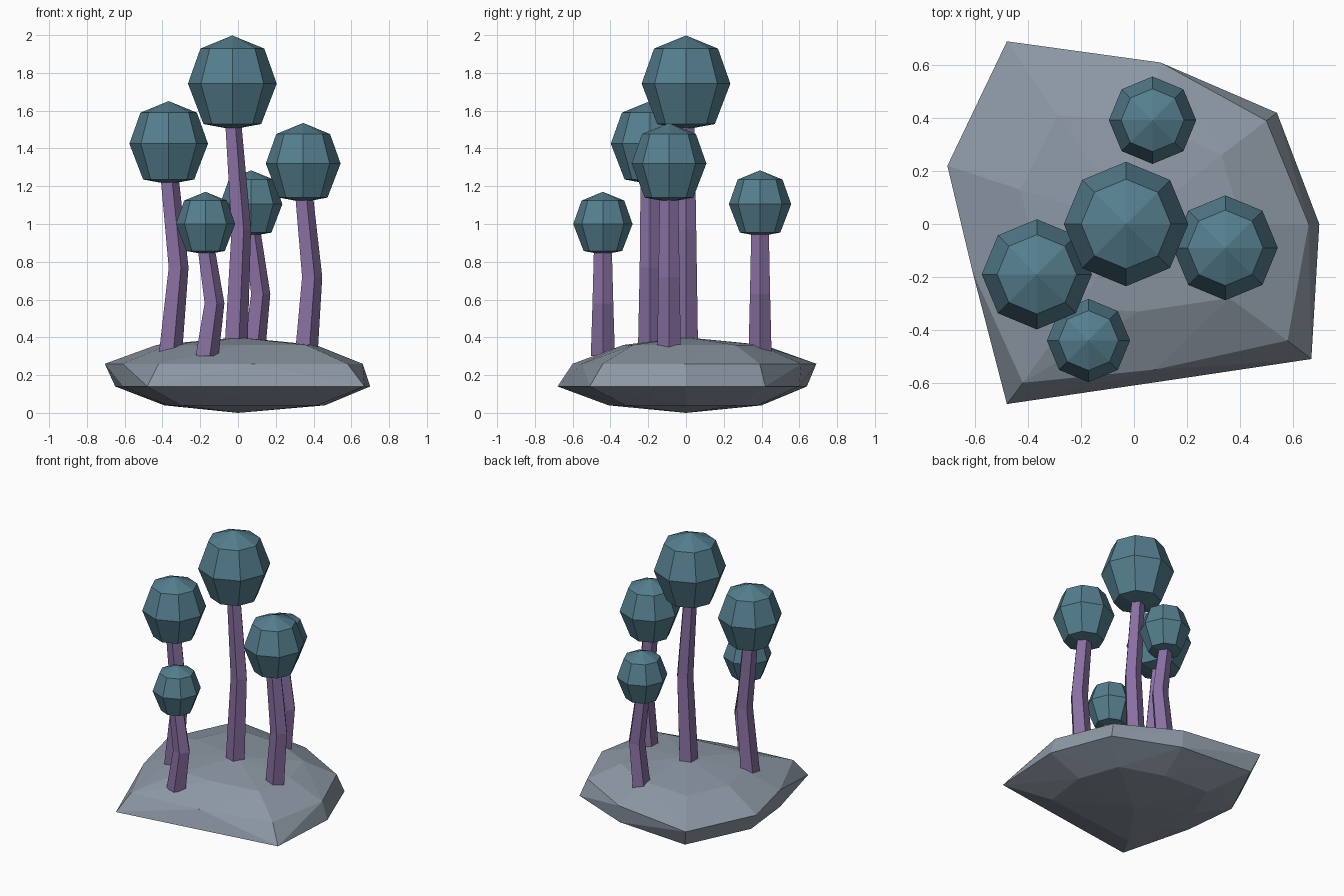
import bpy, bmesh
from math import cos, sin, tau

if "Cube" in bpy.data.objects:
    bpy.data.objects.remove(bpy.data.objects["Cube"])


def material(name, rgb):
    m = bpy.data.materials.new(name)
    m.diffuse_color = (*rgb, 1)
    m.use_nodes = True
    m.node_tree.nodes["Principled BSDF"].inputs["Base Color"].default_value = m.diffuse_color
    return m


def finish(bm, name, mat):
    bmesh.ops.recalc_face_normals(bm, faces=bm.faces)
    me = bpy.data.meshes.new(name)
    bm.to_mesh(me)
    bm.free()
    me.materials.append(mat)
    ob = bpy.data.objects.new(name, me)
    bpy.context.collection.objects.link(ob)
    return ob


def loft(name, sides, sections, mat):
    """Skin regular polygons given as (x, y, z, radius)."""
    bm = bmesh.new()
    rings = [[bm.verts.new((x + r * cos(tau * i / sides), y + r * sin(tau * i / sides), z))
              for i in range(sides)] for x, y, z, r in sections]
    for a, b in zip(rings, rings[1:]):
        for i in range(sides):
            j = (i + 1) % sides
            bm.faces.new((a[i], a[j], b[j], b[i]))
    bm.faces.new(rings[0])
    bm.faces.new(rings[-1])
    # tiny end rings act as poles
    bmesh.ops.remove_doubles(bm, verts=bm.verts, dist=0.0005)
    return finish(bm, name, mat)


rock_mat = material("rock_grey", (0.27, 0.32, 0.38))
stem_mat = material("stem_purple", (0.25, 0.16, 0.36))
crown_mat = material("crown_teal", (0.09, 0.21, 0.27))

# Rock base: faceted hull over four irregular rings and two poles
rings = {
    0.04: [(.46, 0), (.36, .28), (.06, .38), (-.28, .40), (-.39, .13),
           (-.37, -.11), (-.30, -.41), (.06, -.36), (.42, -.32)],
    0.14: [(.70, 0), (.54, .42), (.10, .60), (-.44, .64), (-.65, .20),
           (-.61, -.18), (-.48, -.68), (.10, -.595), (.67, -.51)],
    0.26: [(.66, 0), (.50, .39), (.10, .61), (-.48, .69), (-.705, .22),
           (-.61, -.18), (-.42, -.60), (.08, -.55), (.58, -.44)],
    0.36: [(.41, 0), (.33, .26), (.06, .39), (-.29, .41), (-.43, .13),
           (-.37, -.12), (-.22, -.32), (.02, -.33), (.36, -.28)],
}
bm = bmesh.new()
for z, pts in rings.items():
    for x, y in pts:
        bm.verts.new((x, y, z))
bm.verts.new((0, 0, 0))
bm.verts.new((0, 0, 0.4))
hull = bmesh.ops.convex_hull(bm, input=bm.verts)
junk = [v for v in set(hull["geom_interior"] + hull["geom_unused"])
        if isinstance(v, bmesh.types.BMVert)]
bmesh.ops.delete(bm, geom=junk, context='VERTS')
finish(bm, "rock_base", rock_mat)

# Plants: name, crown (x, y, z, radius), stem base (x, z, r), bend (x, z, r), top radius
plants = [
    ("centre", (-.03, 0, 1.743, .235), (-.017, .34, .067), (.012, .97, .057), .047),
    ("left", (-.367, -.19, 1.425, .208), (-.364, .31, .068), (-.32, .77, .058), .053),
    ("right", (.345, -.09, 1.32, .198), (.357, .33, .066), (.387, .72, .059), .052),
    ("back", (.07, .392, 1.105, .165), (.08, .32, .064), (.115, .63, .056), .049),
    ("front", (-.172, -.44, 1.0, .157), (-.17, .30, .067), (-.13, .58, .058), .050),
]
# Crown profile as (radius, height) factors
profile = [(.001, -1.03), (.65, -.91), (1, 0), (.72, .79), (.001, 1.085)]
for name, (x, y, z, r), (bx, bz, br), (mx, mz, mr), tr in plants:
    # Bent five-sided stem
    loft(f"{name}_stem", 5, [(bx, y, bz, br), (mx, y, mz, mr), (x, y, z - .85 * r, tr)], stem_mat)
    # Eight-sided crown
    loft(f"{name}_crown", 8, [(x, y, z + h * r, w * r) for w, h in profile], crown_mat)
